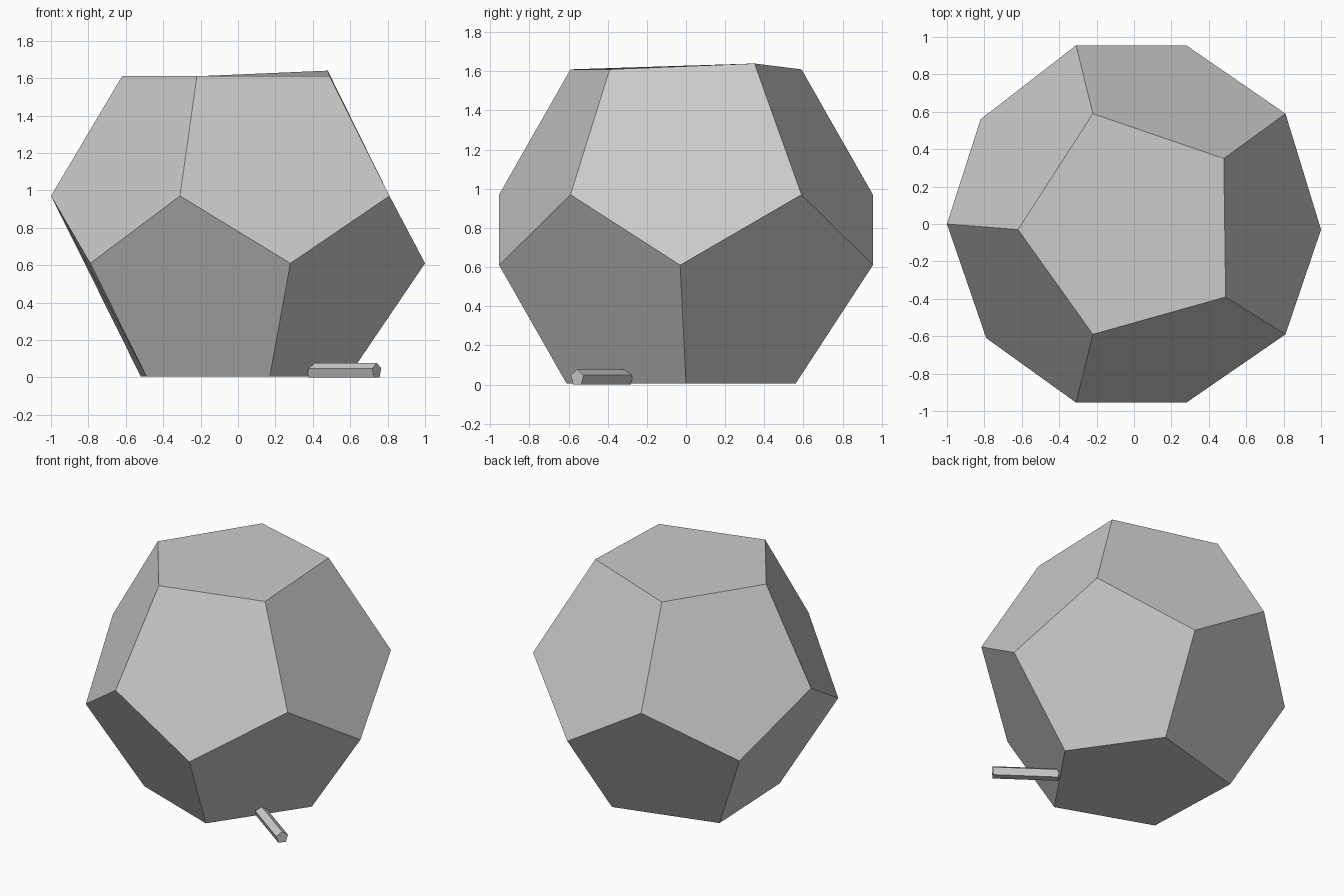
import bpy, bmesh, math
from mathutils import Matrix, Vector

if "Cube" in bpy.data.objects:
    bpy.data.objects.remove(bpy.data.objects["Cube"])

# Four five-point rings of the slightly uneven twelve-sided body, top to bottom
TOP = [(-.62, -.03, 1.61), (-.22, -.59, 1.61), (.49, -.39, 1.61), (.48, .35, 1.64), (-.22, .59, 1.61)]
UPPER = [(-1, 0, .97), (-.31, -.955, .97), (.81, -.59, .97), (.81, .59, .97), (-.31, .955, .97)]
LOWER = [(-.79, -.61, .61), (.28, -.955, .61), (1, -.03, .61), (.28, .955, .61), (-.82, .56, .61)]
BOTTOM = [(-.49, -.37, .005), (.17, -.61, .005), (.59, 0, .005), (.2, .56, .005), (-.52, .36, .005)]


def finish(bm, name):
    bmesh.ops.recalc_face_normals(bm, faces=bm.faces[:])
    mesh = bpy.data.meshes.new(name)
    bm.to_mesh(mesh)
    bm.free()
    obj = bpy.data.objects.new(name, mesh)
    bpy.context.collection.objects.link(obj)
    return obj


# Body: two caps and two interlocking bands of pentagons
bm = bmesh.new()
t, u, l, b = [[bm.verts.new(p) for p in ring] for ring in (TOP, UPPER, LOWER, BOTTOM)]
bm.faces.new(t)
bm.faces.new(b[::-1])
for i in range(5):
    j = (i + 1) % 5
    bm.faces.new((t[i], u[i], l[i], u[j], t[j]))
    bm.faces.new((b[i], b[j], l[j], u[j], l[i]))
finish(bm, "twelve_sided_body")

# Stem: thin five-sided rod lying on the floor, pointing out from the base edge
start, end, radius = Vector((.392, -.303, .035)), Vector((.742, -.556, .034)), .043
heading = math.atan2(end.y - start.y, end.x - start.x)
bm = bmesh.new()
bmesh.ops.create_cone(bm, cap_ends=True, segments=5, radius1=radius, radius2=radius,
                      depth=(end - start).length)
# turn one corner of the section to the top, then lay the rod along its heading
low = min(bm.verts, key=lambda v: v.co.x)
spin = math.atan2(max(bm.verts, key=lambda v: v.co.y).co.x, 1) * 0
corner = math.atan2(low.co.y, low.co.x)
lay = (Matrix.Translation((start + end) / 2) @ Matrix.Rotation(heading, 4, 'Z')
       @ Matrix.Rotation(math.pi / 2, 4, 'Y') @ Matrix.Rotation(math.pi - corner + spin, 4, 'Z'))
bmesh.ops.transform(bm, matrix=lay, verts=bm.verts[:])
bmesh.ops.translate(bm, verts=bm.verts[:], vec=(0, 0, -min(v.co.z for v in bm.verts)))
finish(bm, "stem")
